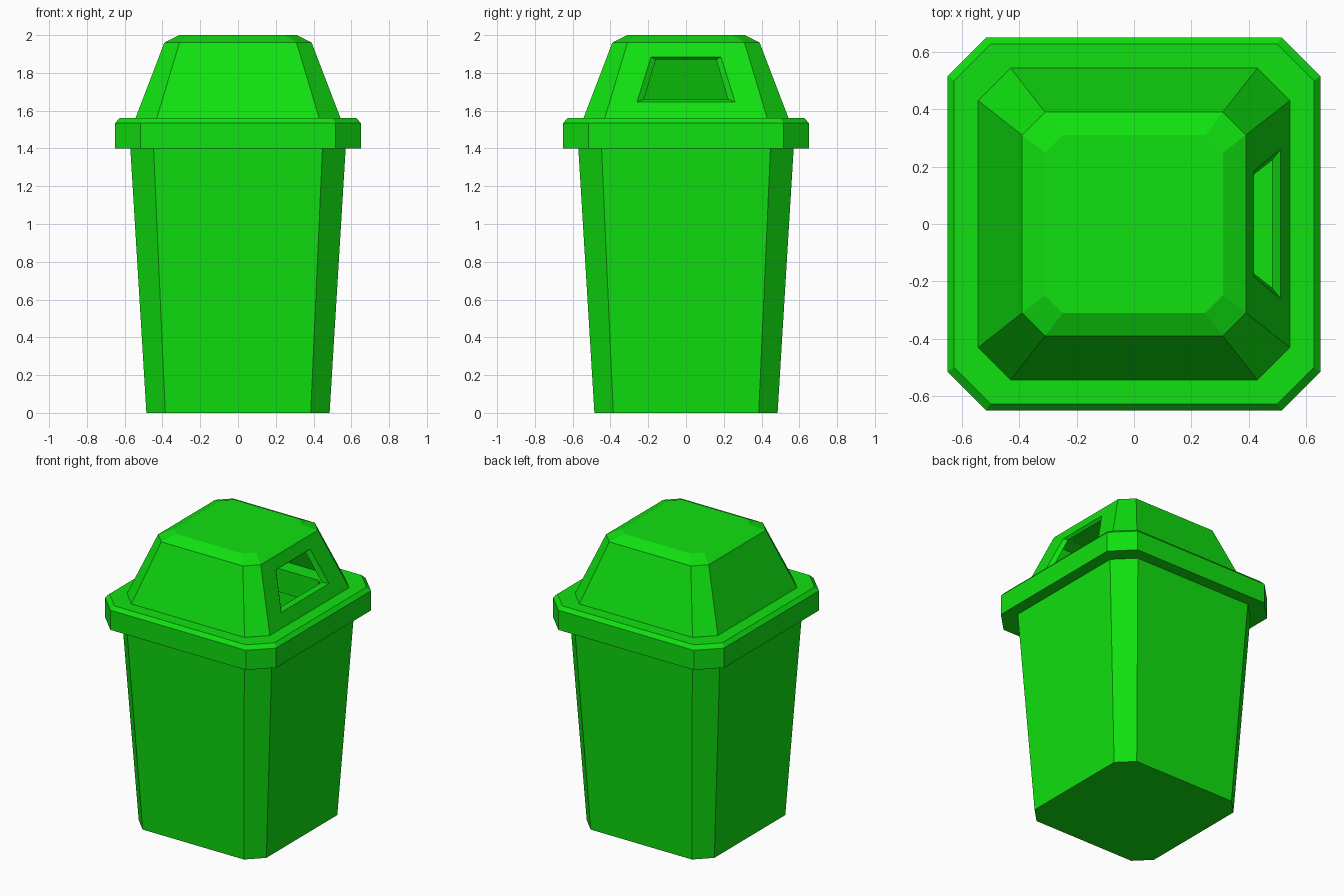
import bpy
import bmesh

cube = bpy.data.objects.get("Cube")
if cube:
    bpy.data.objects.remove(cube)

# One green plastic for everything
green = bpy.data.materials.new("green_plastic")
green.use_nodes = True
color = (0.005, 0.75, 0.005, 1)
green.diffuse_color = color
shader = green.node_tree.nodes["Principled BSDF"]
shader.inputs["Base Color"].default_value = color
shader.inputs["Roughness"].default_value = 0.6


def octagon(half, corner, z):
    """Square ring with cut corners; its first edge faces +x."""
    h, c = half, corner
    return [(x, y, z) for x, y in ((h, -c), (h, c), (c, h), (-c, h),
                                   (-h, c), (-h, -c), (-c, -h), (c, -h))]


def trapezoid(x_low, y_low, z_low, x_high, y_high, z_high):
    """Four-sided ring on the +x wall."""
    return [(x_low, -y_low, z_low), (x_low, y_low, z_low),
            (x_high, y_high, z_high), (x_high, -y_high, z_high)]


def loft(bm, rings, open_step=None, cap_first=False, cap_last=False):
    """Skin the rings; leave the +x face out at open_step."""
    loops = [[bm.verts.new(p) for p in ring] for ring in rings]
    n = len(loops[0])
    for step, (a, b) in enumerate(zip(loops, loops[1:])):
        for i in range(n):
            if step == open_step and i == 0:
                continue
            j = (i + 1) % n
            bm.faces.new((a[i], a[j], b[j], b[i]))
    if cap_first:
        bm.faces.new(loops[0])
    if cap_last:
        bm.faces.new(loops[-1])


def finish(bm, name):
    bmesh.ops.remove_doubles(bm, verts=bm.verts, dist=0.0005)
    bmesh.ops.recalc_face_normals(bm, faces=bm.faces)
    mesh = bpy.data.meshes.new(name)
    bm.to_mesh(mesh)
    bm.free()
    mesh.materials.append(green)
    obj = bpy.data.objects.new(name, mesh)
    bpy.context.collection.objects.link(obj)


# Tapered hollow bin body
bm = bmesh.new()
loft(bm, [octagon(0.485, 0.385, 0), octagon(0.57, 0.447, 1.4),
          octagon(0.54, 0.42, 1.4), octagon(0.457, 0.362, 0.03)],
     cap_first=True, cap_last=True)
finish(bm, "bin_body")

# Lid: overhanging rim and domed shell, outside then inside
bm = bmesh.new()
ledge_bottom = octagon(0.41, 0.325, 1.4)
dome_base = octagon(0.543, 0.43, 1.56)
dome_top = octagon(0.39, 0.31, 1.96)
inner_base = octagon(0.518, 0.41, 1.56)
inner_top = octagon(0.372, 0.295, 1.95)
loft(bm, [ledge_bottom, octagon(0.65, 0.515, 1.4), octagon(0.65, 0.515, 1.535),
          octagon(0.627, 0.5, 1.56), dome_base, dome_top,
          octagon(0.31, 0.248, 2)], open_step=4, cap_last=True)
loft(bm, [ledge_bottom, octagon(0.41, 0.325, 1.56), inner_base, inner_top,
          octagon(0.3, 0.24, 1.975)], open_step=2, cap_last=True)


# Bevelled opening through the +x wall of the dome
def wall_x(base, top, z):
    (x0, _, z0), (x1, _, z1) = base[0], top[0]
    return x0 + (x1 - x0) * (z - z0) / (z1 - z0)


def wall_frame(base, top):
    return [base[0], base[1], top[1], top[0]]


def opening(base, top, y_low, z_low, y_high, z_high):
    return trapezoid(wall_x(base, top, z_low), y_low, z_low,
                     wall_x(base, top, z_high), y_high, z_high)


loft(bm, [wall_frame(dome_base, dome_top),
          opening(dome_base, dome_top, 0.26, 1.645, 0.185, 1.885),
          opening(inner_base, inner_top, 0.222, 1.66, 0.16, 1.87),
          wall_frame(inner_base, inner_top)])
finish(bm, "lid")
